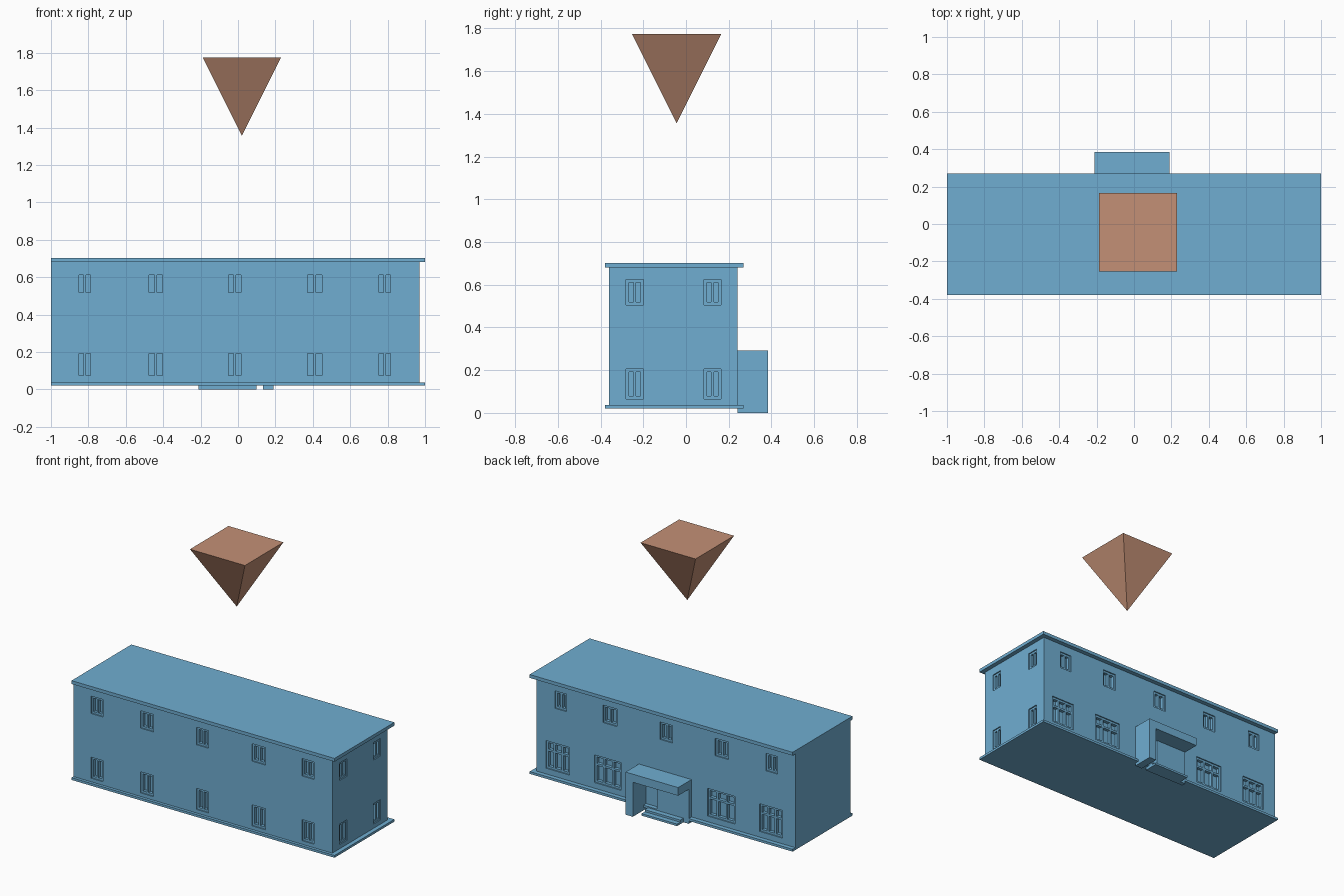
import bpy, bmesh
from mathutils import Matrix, Vector

if "Cube" in bpy.data.objects:
    bpy.data.objects.remove(bpy.data.objects["Cube"])


def material(name, color):
    m = bpy.data.materials.new(name)
    m.diffuse_color = color
    m.use_nodes = True
    m.node_tree.nodes["Principled BSDF"].inputs["Base Color"].default_value = m.diffuse_color
    return m


BLUE = material("blue_paint", (0.16, 0.42, 0.64, 1))
COPPER = material("copper", (0.55, 0.28, 0.18, 1))


def add_box(bm, x0, x1, y0, y1, z0, z1):
    size = Vector((x1 - x0, y1 - y0, z1 - z0))
    centre = Vector((x0 + x1, y0 + y1, z0 + z1)) / 2
    bmesh.ops.create_cube(bm, size=1, matrix=Matrix.Translation(centre) @ Matrix.Diagonal((*size, 1)))


def boxes(name, items, mat=BLUE):
    bm = bmesh.new()
    for b in items:
        add_box(bm, *b)
    me = bpy.data.meshes.new(name)
    bm.to_mesh(me)
    bm.free()
    me.materials.append(mat)
    ob = bpy.data.objects.new(name, me)
    bpy.context.collection.objects.link(ob)
    return ob


XL, XR, YF, YB = -1.0, 0.97, -0.36, 0.24
DEPTH, INSET, BAR = 0.03, 0.008, 0.014
openings, bars = [], []


def wall_box(side, a0, a1, d0, d1, z0, z1):
    # a runs along the wall, d is depth inwards from the wall face
    if side == "front":
        return (a0, a1, YF + d0, YF + d1, z0, z1)
    if side == "back":
        return (a0, a1, YB - d1, YB - d0, z0, z1)
    return (XR - d1, XR - d0, a0, a1, z0, z1)


def window(side, centre, width, z0, z1, columns=2, transom=None):
    a0, a1 = centre - width / 2, centre + width / 2
    openings.append(wall_box(side, a0, a1, -0.02, DEPTH, z0, z1))
    t = BAR / 2
    uprights = [a0 + t] + [a0 + width * i / columns for i in range(1, columns)] + [a1 - t]
    for u in uprights:
        bars.append(wall_box(side, u - t, u + t, INSET, DEPTH, z0, z1))
    rails = [z0 + t, z1 - t] + ([transom] if transom else [])
    for r in rails:
        bars.append(wall_box(side, a0, a1, INSET, DEPTH, r - t, r + t))


# Windows on the front, back and right walls
for x, w in ((-0.82, 0.09), (-0.44, 0.1), (-0.018, 0.095), (0.41, 0.105), (0.785, 0.09)):
    window("front", x, w, 0.06, 0.205)
    window("front", x, w, 0.505, 0.625)
    window("back", x, w, 0.505, 0.625)
for y in (-0.24, 0.125):
    window("right", y, 0.08, 0.065, 0.205)
    window("right", y, 0.08, 0.505, 0.625)
for x, w in ((-0.815, 0.175), (-0.437, 0.21), (0.427, 0.205), (0.807, 0.18)):
    window("back", x, w, 0.075, 0.265, 3, 0.2)

# Main block with window recesses cut in
body = boxes("building_walls", [(XL, XR, YF, YB, 0.03, 0.69)])
cutter = boxes("window_cutter", openings)
cutter.hide_render = True
mod = body.modifiers.new("recesses", 'BOOLEAN')
mod.operation, mod.solver, mod.object = 'DIFFERENCE', 'EXACT', cutter
bpy.context.view_layer.objects.active = body
bpy.ops.object.modifier_apply(modifier=mod.name)
bpy.data.objects.remove(cutter)
boxes("window_frames", bars)

# Roof and foundation slabs
boxes("roof_slab", [(-1, 1, -0.38, 0.27, 0.68, 0.703)])
boxes("foundation_slab", [(-1, 1, -0.38, 0.27, 0.02, 0.036)])

# Rear porch
boxes("porch_canopy", [(-0.21, 0.19, 0.24, 0.385, 0.237, 0.293)])
boxes("porch_side_wall", [(0.135, 0.19, 0.24, 0.385, 0, 0.237)])
boxes("entrance_panel", [(-0.21, 0.03, 0.24, 0.27, 0.0, 0.237)])
boxes("entrance_steps", [(-0.17, 0.1, 0.24, 0.34, 0, 0.014), (-0.17, 0.1, 0.24, 0.305, 0.014, 0.028)])

# Upside-down pyramid marker floating above the roof
bm = bmesh.new()
top = [bm.verts.new((x, y, 1.775)) for x, y in ((-0.188, -0.253), (0.23, -0.253), (0.23, 0.165), (-0.188, 0.165))]
tip = bm.verts.new((0.021, -0.044, 1.357))
bm.faces.new(top)
for i in range(4):
    bm.faces.new((top[i], tip, top[(i + 1) % 4]))
bmesh.ops.recalc_face_normals(bm, faces=bm.faces)
me = bpy.data.meshes.new("pyramid_marker")
bm.to_mesh(me)
bm.free()
me.materials.append(COPPER)
bpy.context.collection.objects.link(bpy.data.objects.new("pyramid_marker", me))
